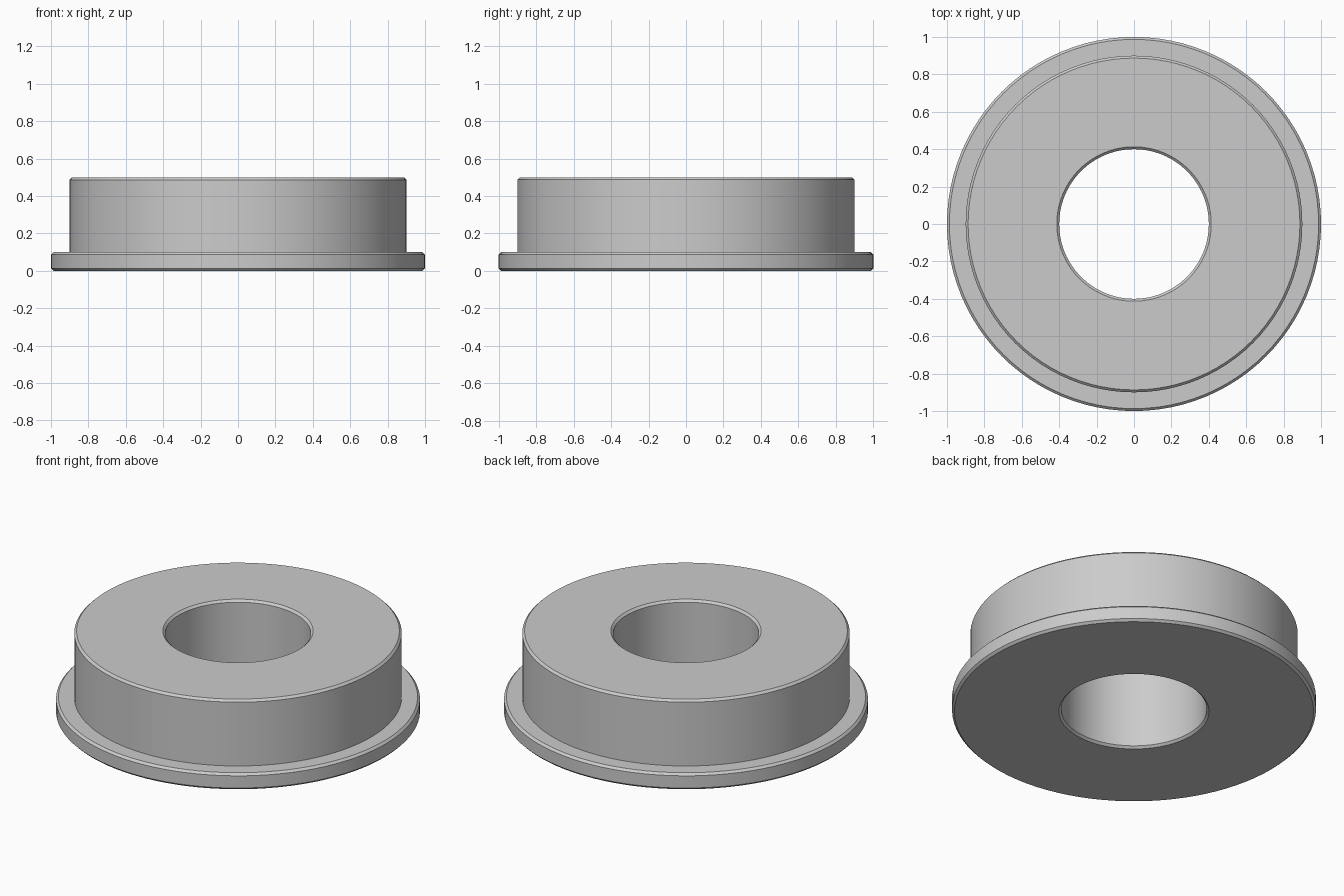
import bpy
import bmesh
import math

if "Cube" in bpy.data.objects:
    bpy.data.objects.remove(bpy.data.objects["Cube"], do_unlink=True)

SEGMENTS = 96
CHAMFER = 0.013
BORE, BODY, FLANGE = 0.4, 0.9, 1.0
FLANGE_TOP, TOP = 0.1, 0.5


def make_material(name, colour):
    mat = bpy.data.materials.new(name)
    mat.use_nodes = True
    mat.diffuse_color = colour
    mat.node_tree.nodes["Principled BSDF"].inputs["Base Color"].default_value = colour
    return mat


def lathe(name, profile, mat):
    """Spin a closed (radius, height) profile around z."""
    bm = bmesh.new()
    verts = [bm.verts.new((r, 0, z)) for r, z in profile]
    edges = [bm.edges.new((v, verts[(i + 1) % len(verts)])) for i, v in enumerate(verts)]
    bmesh.ops.spin(bm, geom=verts + edges, cent=(0, 0, 0), axis=(0, 0, 1),
                   angle=math.tau, steps=SEGMENTS, use_duplicate=False)
    bmesh.ops.remove_doubles(bm, verts=bm.verts, dist=0.0001)
    bmesh.ops.recalc_face_normals(bm, faces=bm.faces)
    mesh = bpy.data.meshes.new(name)
    bm.to_mesh(mesh)
    bm.free()
    mesh.materials.append(mat)
    obj = bpy.data.objects.new(name, mesh)
    bpy.context.collection.objects.link(obj)
    bpy.ops.object.select_all(action='DESELECT')
    obj.select_set(True)
    bpy.context.view_layer.objects.active = obj
    bpy.ops.object.shade_smooth_by_angle(angle=math.radians(30))
    return obj


# Flanged ring with chamfered rims and bore
c = CHAMFER
profile = [
    (BORE + c, 0), (FLANGE - c, 0), (FLANGE, c),
    (FLANGE, FLANGE_TOP - c), (FLANGE - c, FLANGE_TOP), (BODY, FLANGE_TOP),
    (BODY, TOP - c), (BODY - c, TOP),
    (BORE + c, TOP), (BORE, TOP - c), (BORE, c),
]
lathe("flanged_bushing", profile, make_material("grey_metal", (0.6, 0.6, 0.6, 1)))
